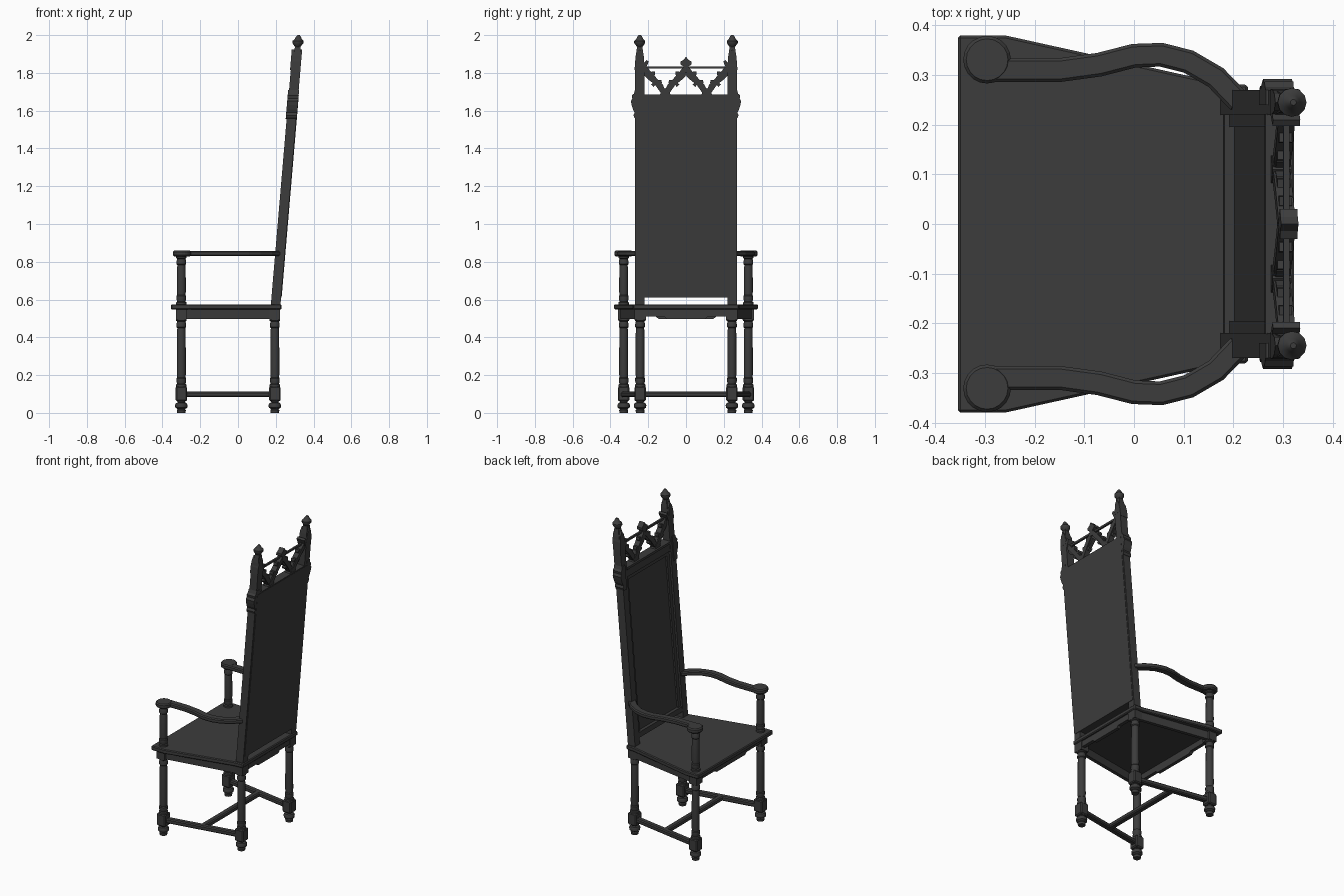
import bpy, bmesh, math

if "Cube" in bpy.data.objects:
    bpy.data.objects.remove(bpy.data.objects["Cube"])

wood = bpy.data.materials.new("dark_wood")
wood.diffuse_color = (0.045, 0.045, 0.045, 1)
wood.use_nodes = True
wood.node_tree.nodes["Principled BSDF"].inputs["Base Color"].default_value = wood.diffuse_color


def finish(name, bm, mirror=False, bevel=0, tilt=False, smooth=False):
    """Turn a bmesh into an object; tilt leans the part with the backrest."""
    if tilt:
        for v in bm.verts:
            v.co.x += 0.2 + 0.085 * (v.co.z - 0.575)
    bmesh.ops.recalc_face_normals(bm, faces=bm.faces)
    me = bpy.data.meshes.new(name)
    bm.to_mesh(me)
    bm.free()
    me.materials.append(wood)
    if smooth:
        for p in me.polygons:
            p.use_smooth = True
        me.set_sharp_from_angle(angle=math.radians(35))
    ob = bpy.data.objects.new(name, me)
    bpy.context.collection.objects.link(ob)
    if bevel:
        m = ob.modifiers.new("Bevel", 'BEVEL')
        m.width, m.segments = bevel, 1
        m.limit_method = 'ANGLE'
    if mirror:
        m = ob.modifiers.new("Mirror", 'MIRROR')
        m.use_axis = (False, True, False)
        m.use_mirror_merge = False
    return ob


def prism(name, pts, axis, lo, hi, **kw):
    """Extrude a 2D outline along x (outline in y,z) or z (outline in x,y)."""
    bm = bmesh.new()
    place = (lambda p, d: (d, p[0], p[1])) if axis == 'x' else (lambda p, d: (p[0], p[1], d))
    a = [bm.verts.new(place(p, lo)) for p in pts]
    b = [bm.verts.new(place(p, hi)) for p in pts]
    bm.faces.new(a)
    bm.faces.new(b)
    for i in range(len(a)):
        j = (i + 1) % len(a)
        bm.faces.new((a[i], a[j], b[j], b[i]))
    return finish(name, bm, **kw)


def box(name, x, y, z, **kw):
    return prism(name, [(x[0], y[0]), (x[1], y[0]), (x[1], y[1]), (x[0], y[1])], 'z', *z, **kw)


def lathe(name, x, y, prof, n=16, turn=0, **kw):
    """Revolve (radius, height) pairs about a vertical axis."""
    bm = bmesh.new()
    rings = [[bm.verts.new((x + r * math.cos(turn + 2 * math.pi * i / n),
                            y + r * math.sin(turn + 2 * math.pi * i / n), z)) for i in range(n)]
             for r, z in prof]
    for a, b in zip(rings, rings[1:]):
        for i in range(n):
            j = (i + 1) % n
            bm.faces.new((a[i], a[j], b[j], b[i]))
    bm.faces.new(rings[0])
    bm.faces.new(rings[-1])
    return finish(name, bm, **kw)


def ribbon(path, w):
    """Outline of a strip of width w following a 2D path."""
    left, right = [], []
    for i, p in enumerate(path):
        q0, q1 = path[max(i - 1, 0)], path[min(i + 1, len(path) - 1)]
        dx, dy = q1[0] - q0[0], q1[1] - q0[1]
        k = w / 2 / math.hypot(dx, dy)
        left.append((p[0] - dy * k, p[1] + dx * k))
        right.append((p[0] + dy * k, p[1] - dx * k))
    return left + right[::-1]


def beam(name, p, q, w, z, **kw):
    return prism(name, ribbon([p, q], w), 'z', *z, **kw)


def column(z0, z1):
    """Turned shaft with ringed ends."""
    return [(.028, z0), (.028, z0 + .012), (.022, z0 + .016), (.026, z0 + .03), (.026, z0 + .045),
            (.022, z0 + .05), (.024, z0 + .07), (.023, z1 - .07), (.021, z1 - .05), (.026, z1 - .045),
            (.026, z1 - .03), (.022, z1 - .016), (.028, z1 - .012), (.028, z1)]


# Legs: turned foot, stretcher block, shaft and top block
FRONT, BACK = (-.30, .33), (.195, .243)
for label, (x, y) in (("front", FRONT), ("back", BACK)):
    lathe(label + "_foot", x, y, [(.022, 0), (.024, .015), (.019, .02), (.032, .028), (.033, .042),
                                  (.028, .052), (.018, .056), (.026, .066)], mirror=True, smooth=True)
    box(label + "_leg_block", (x - .03, x + .03), (y - .03, y + .03), (.062, .14), mirror=True, bevel=.006)
    lathe(label + "_leg", x, y, column(.138, .5), mirror=True, smooth=True)
    box(label + "_leg_top", (x - .028, x + .028), (y - .03, y + .03), (.493, .55), mirror=True)

# H-shaped stretcher
beam("side_stretcher", FRONT, BACK, .036, (.083, .112), mirror=True, bevel=.006)
box("cross_stretcher", (-.07, -.034), (-.285, .285), (.083, .112), bevel=.006)

# Seat board and apron
prism("seat", [(-.355, -.38), (-.355, .38), (-.26, .38), (.17, .285), (.23, .28),
               (.23, -.28), (.17, -.285), (-.26, -.38)], 'z', .547, .575, bevel=.005)
beam("side_apron", (-.30, .34), (.195, .255), .022, (.497, .55), mirror=True)
apron = [(-1, .55), (1, .55), (1, .51), (.5, .51), (.45, .497), (-.45, .497), (-.5, .51), (-1, .51)]
prism("front_apron", [(y * .32, z) for y, z in apron], 'x', -.32, -.298)
prism("back_apron", [(y * .23, z) for y, z in apron], 'x', .195, .217)

# Arms: turned post, scroll end and curved rail
lathe("arm_post", *FRONT, column(.573, .832), mirror=True, smooth=True)
lathe("arm_scroll", -.296, .331, [(.041, .828), (.048, .835), (.048, .852), (.042, .859)],
      n=20, mirror=True)
arm = [(-.29, .31), (-.15, .31), (-.07, .321), (0, .339), (.055, .341), (.11, .327), (.165, .295), (.215, .243)]
prism("arm_rail", ribbon(arm, .048), 'z', .83, .858, mirror=True, bevel=.006)

# Backrest: leaning posts, rails, inset panel with a flush rear
box("back_post", (-.026, .025), (.22, .27), (.57, 1.85), mirror=True, tilt=True)
box("back_panel", (-.004, .024), (-.222, .222), (.612, 1.68), tilt=True)
box("back_cover", (.02, .028), (-.262, .262), (.612, 1.68), tilt=True)
box("bottom_rail", (-.024, .022), (-.222, .222), (.612, .645), tilt=True)
box("top_rail", (-.024, .022), (-.222, .222), (1.625, 1.68), tilt=True)
box("panel_moulding", (-.014, .0), (.195, .222), (.64, 1.63), mirror=True, tilt=True)
box("top_moulding", (-.014, .0), (-.2, .2), (1.6, 1.63), tilt=True)
box("cornice", (-.03, .026), (-.222, .222), (1.672, 1.686), tilt=True)

# Carved corbels on the outside of the posts
prism("post_corbel", [(.24, 1.555), (.272, 1.56), (.278, 1.575), (.272, 1.59), (.28, 1.605), (.288, 1.63),
                      (.292, 1.65), (.284, 1.665), (.287, 1.68), (.276, 1.69), (.27, 1.71), (.24, 1.71)],
      'x', -.031, .027, mirror=True, tilt=True)

# Tracery: zigzag gables with cusped arches beneath
for label, y0, y1 in (("inner", 0, .11), ("outer", .22, .11)):
    d = y1 - y0
    prism(label + "_gable", ribbon([(y0, 1.825), (y0 + d * .55, 1.755), (y1, 1.685)], .028),
          'x', -.016, .018, mirror=True, tilt=True)
    prism(label + "_cusp", ribbon([(y1, 1.685), (y0 + d * .8, 1.735), (y0 + d * .5, 1.745),
                                   (y0 + d * .38, 1.732)], .02), 'x', -.012, .012, mirror=True, tilt=True)
    prism(label + "_arch_point", ribbon([(y0 + d * .55, 1.745), (y0 + d * .2, 1.775), (y0, 1.8)], .018),
          'x', -.012, .012, mirror=True, tilt=True)
    # Leaf crockets along the upper edge
    for t in (.3, .62):
        cy, cz = y0 + d * t, 1.832 - .14 * t
        s = 1 if d > 0 else -1
        prism(label + "_crocket", [(cy - s * .008, cz - .012), (cy + s * .004, cz + .016),
                                   (cy + s * .022, cz + .018), (cy + s * .024, cz + .002),
                                   (cy + s * .014, cz - .014)], 'x', -.012, .014, mirror=True, tilt=True)
prism("tracery_foot", [(.08, 1.68), (.09, 1.705), (.11, 1.72), (.13, 1.705), (.14, 1.68)],
      'x', -.018, .02, mirror=True, tilt=True)
box("cross_rod", (-.006, .006), (-.225, .225), (1.823, 1.835), tilt=True)

# Centre finial above the middle gable
prism("centre_finial", [(-.014, 1.8), (-.014, 1.835), (-.03, 1.845), (-.03, 1.86), (-.014, 1.868), (0, 1.886),
                        (.014, 1.868), (.03, 1.86), (.03, 1.845), (.014, 1.835), (.014, 1.8)],
      'x', -.015, .02, tilt=True)

# Post pinnacles: gabled cap, square spire and turned knob
for lo, hi in ((-.03, .029),):
    prism("pinnacle_gable", [(.218, 1.815), (.197, 1.86), (.21, 1.868), (.222, 1.85), (.228, 1.9), (.245, 1.925),
                             (.262, 1.9), (.27, 1.86), (.272, 1.815)], 'x', lo, hi - .004, mirror=True, tilt=True)
lathe("pinnacle_spire", 0, .245, [(.036, 1.84), (.03, 1.89), (.017, 1.95)], n=4, turn=math.pi / 4,
      mirror=True, tilt=True)
lathe("pinnacle_knob", 0, .245, [(.013, 1.935), (.02, 1.945), (.029, 1.958), (.029, 1.97), (.018, 1.98),
                                 (.014, 1.99), (.006, 2.0)], n=12, mirror=True, tilt=True, smooth=True)
